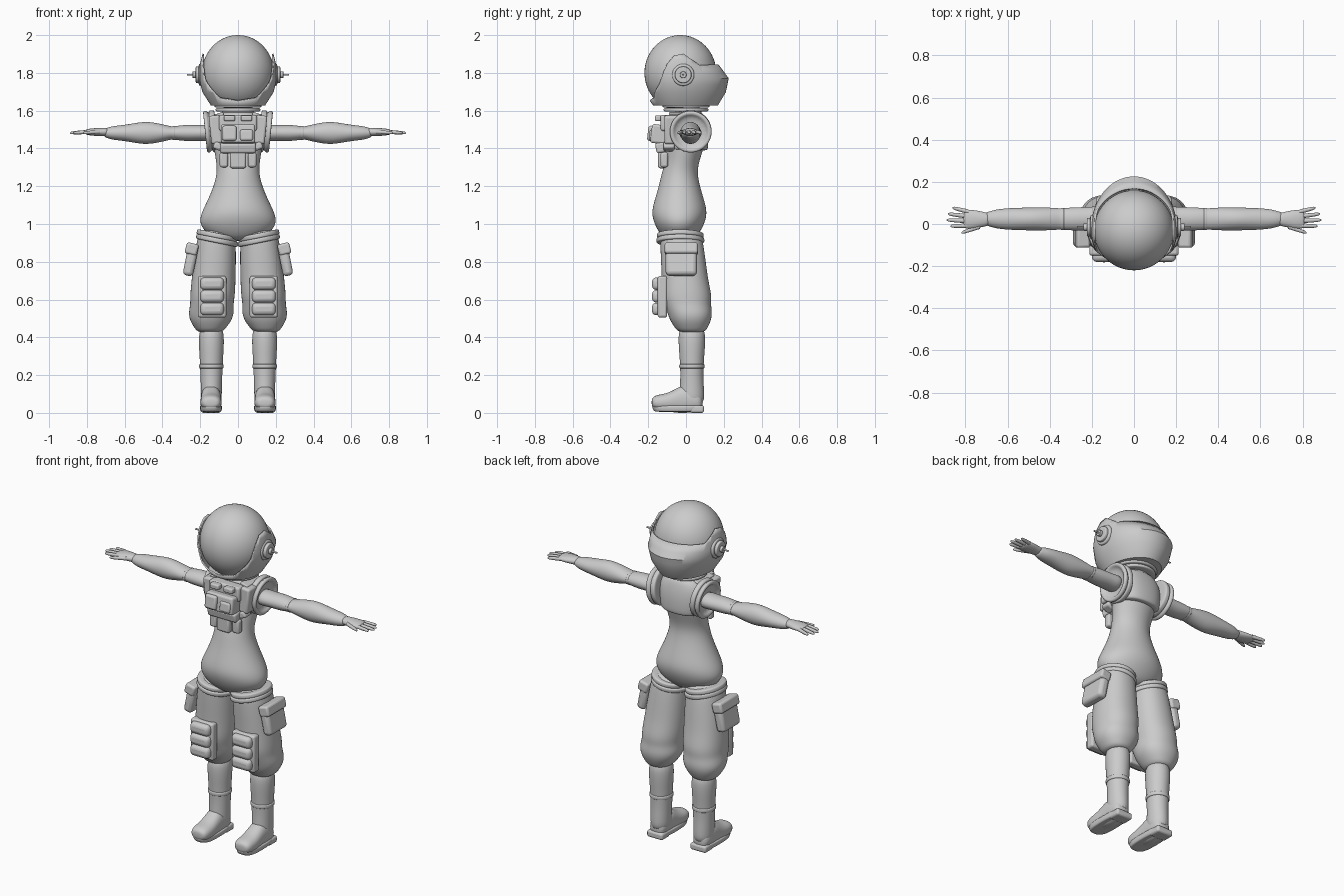
import bpy, bmesh
from math import sin, cos, pi, radians, degrees, copysign
from mathutils import Matrix, Vector

default = bpy.data.objects.get("Cube")
if default:
    bpy.data.objects.remove(default)

clay = bpy.data.materials.new("clay grey")
clay.use_nodes = True
grey = (.6, .6, .6, 1)
clay.diffuse_color = grey
clay.node_tree.nodes["Principled BSDF"].inputs["Base Color"].default_value = grey


def tilt_about(centre, tilt, axis):
    """Rotation about a point."""
    move = Matrix.Translation(centre)
    return move @ Matrix.Rotation(tilt, 4, axis) @ move.inverted()


def finish(name, bm, mirror=False, subdivide=False, bevel=0, matrix=None):
    """Turn a bmesh into a shaded, optionally mirrored object."""
    if matrix:
        bm.transform(matrix)
    bmesh.ops.recalc_face_normals(bm, faces=bm.faces)
    mesh = bpy.data.meshes.new(name)
    bm.to_mesh(mesh)
    bm.free()
    mesh.materials.append(clay)
    obj = bpy.data.objects.new(name, mesh)
    bpy.context.collection.objects.link(obj)
    if bevel:
        modifier = obj.modifiers.new("Bevel", "BEVEL")
        modifier.width, modifier.segments = bevel, 3
    if subdivide:
        modifier = obj.modifiers.new("Subdivision", "SUBSURF")
        modifier.levels = modifier.render_levels = 2
        mesh.shade_smooth()
    else:
        bpy.ops.object.select_all(action="DESELECT")
        obj.select_set(True)
        bpy.context.view_layer.objects.active = obj
        bpy.ops.object.shade_smooth_by_angle(angle=radians(40))
    if mirror:
        obj.modifiers.new("Mirror", "MIRROR").use_mirror_merge = False
    return obj


def bridge(bm, rings):
    """Join closed rings of vertices with quads."""
    for low, high in zip(rings, rings[1:]):
        for k in range(len(low)):
            bm.faces.new((low[k - 1], low[k], high[k], high[k - 1]))


def loft(name, axis, sections, centre=(0, 0), mirror=False, power=2, sides=20, matrix=None):
    """Skin ovals given as (position, radius, other radius, optional shift on the last axis)."""
    bm = bmesh.new()
    rings = []
    first, second = [i for i in range(3) if i != axis]
    for position, radius, other, *shift in sections:
        ring = []
        for k in range(sides):
            c, s = cos(2 * pi * k / sides), sin(2 * pi * k / sides)
            co = Vector()
            co[axis] = position
            co[first] = centre[0] + radius * copysign(abs(c) ** (2 / power), c)
            co[second] = centre[1] + sum(shift) + other * copysign(abs(s) ** (2 / power), s)
            ring.append(bm.verts.new(co))
        rings.append(ring)
    bridge(bm, rings)
    bm.faces.new(rings[0])
    bm.faces.new(rings[-1])
    return finish(name, bm, mirror, subdivide=True, matrix=matrix)


def band(name, axis, position, centre, radius, other, half, mirror=False, matrix=None):
    """Flat-edged collar around an oval."""
    profile = [(-half, .8), (-half, 1), (0, 1), (half, 1), (half, .8)]
    sections = [(position + step, radius * grow, other * grow) for step, grow in profile]
    return loft(name, axis, sections, centre, mirror, matrix=matrix)


def box(name, centre, size, mirror=False, tilt=0, axis="Y", bevel=.012):
    bm = bmesh.new()
    bmesh.ops.create_cube(bm, size=1)
    matrix = (Matrix.Translation(centre) @ Matrix.Rotation(tilt, 4, axis)
              @ Matrix.Diagonal((*size, 1)))
    return finish(name, bm, mirror, bevel=bevel, matrix=matrix)


def blend(keys, t):
    """Linear interpolation through (position, value) keys."""
    for (start, before), (end, after) in zip(keys, keys[1:]):
        if t <= end:
            return before + (after - before) * max(0, (t - start) / (end - start))
    return keys[-1][1]


# Helmet globe
head = Vector((0, -.03, 1.8))
bm = bmesh.new()
bmesh.ops.create_uvsphere(bm, u_segments=48, v_segments=32, radius=.2)
finish("helmet_globe", bm, matrix=Matrix.Translation(head) @ Matrix.Diagonal((.95, .95, 1, 1)))

# Helmet shell: open at the face, brim at the back
shell_base, brim_height, rear_top = 1.635, 1.77, 1.84
opening = [(0, 1.655), (35, 1.67), (58, 1.75), (68, rear_top), (80, 1.89),
           (95, 1.9), (120, rear_top), (180, rear_top)]
width = [(shell_base, .14), (1.69, .178), (brim_height, .198), (rear_top, .195), (1.9, .18)]
brim = [(shell_base, .055), (brim_height, .05), (rear_top, 0)]
levels = [shell_base, 1.7, 1.74, brim_height, 1.8, rear_top, 1.87, 1.91]
bm = bmesh.new()
rings = [[] for level in levels]
columns = 72
for k in range(columns):
    angle = pi * (2 * k / columns - 1)
    for ring, level in zip(rings, levels):
        z = min(level, blend(opening, abs(degrees(angle))))
        radius = blend(width, z)
        overhang = blend(brim, z) * max(0, -cos(angle))
        ring.append(bm.verts.new((radius * sin(angle), head.y - radius * cos(angle) + overhang, z)))
bridge(bm, rings)
bm.faces.new(rings[0])
bmesh.ops.remove_doubles(bm, verts=bm.verts, dist=.0005)
shell = finish("helmet_shell", bm)
solid = shell.modifiers.new("Solidify", "SOLIDIFY")
solid.thickness, solid.offset = .008, 1

# Neck rings and earpieces
band("neck_ring", 2, 1.63, (0, 0), .127, .127, .014)
band("lower_neck_ring", 2, 1.605, (0, 0), .12, .12, .01)
ear_centre = (-.015, 1.79)
for name, x, radius, half in (("ear_discs", .18, .06, .028), ("ear_caps", .21, .045, .014),
                              ("ear_knobs", .23, .018, .01), ("ear_antennas", .25, .005, .02)):
    band(name, 0, x, ear_centre, radius, radius, half, mirror=True)

# Body suit and vest
loft("torso", 2, [
    (.91, .07, .06), (.94, .16, .1), (1, .21, .135), (1.06, .197, .15),
    (1.12, .165, .135), (1.2, .13, .11), (1.27, .112, .095), (1.33, .116, .09, .015),
    (1.4, .13, .1, .03), (1.48, .14, .1, .045), (1.54, .135, .09, .055),
    (1.58, .085, .07, .05), (1.66, .07, .06, .035)], centre=(0, -.035))
loft("vest", 2, [(1.39, .11, .09), (1.39, .133, .106), (1.42, .14, .11), (1.49, .147, .108),
                 (1.55, .142, .095), (1.59, .1, .08), (1.59, .07, .06)], centre=(0, .01), power=2.4)

# Armhole rings
shoulder = (.025, 1.49)
lean = tilt_about((.15, *shoulder), .1, "Y")
band("armhole_bases", 0, .13, shoulder, .112, .112, .016, mirror=True, matrix=lean)
loft("armhole_rings", 0, [(x, radius, radius) for x, radius in (
    (.13, .1), (.15, .1), (.155, .113), (.175, .113), (.176, .09), (.15, .08))],
    centre=shoulder, mirror=True, matrix=lean)

# Arms, with an elbow seam
arm_line = (.024, 1.482)
loft("arms", 0, [
    (.13, .065, .05), (.2, .058, .04), (.27, .056, .045), (.33, .053, .037), (.35, .05, .034),
    (.38, .054, .042), (.47, .056, .062), (.53, .054, .056), (.6, .052, .043),
    (.66, .045, .037), (.69, .034, .029), (.71, .03, .02)], centre=arm_line, mirror=True)
band("elbow_seams", 0, .34, arm_line, .054, .038, .008, mirror=True)

# Hands
hand_line = (.022, 1.487)
loft("palms", 0, [(.68, .03, .024), (.72, .036, .022), (.76, .046, .021), (.8, .045, .016),
                  (.81, .035, .01)], centre=hand_line, mirror=True)


def digit(name, start, end):
    """Thin tapering rod from the palm to a fingertip."""
    start, end = Vector(start), Vector(end)
    bm = bmesh.new()
    rings = []
    for step, radius in ((0, .012), (.5, .011), (.9, .009), (1, .004)):
        middle = start.lerp(end, step)
        rings.append([bm.verts.new(middle + radius * Vector((0, cos(turn * pi / 4), sin(turn * pi / 4))))
                      for turn in range(8)])
    bridge(bm, rings)
    bm.faces.new(rings[-1])
    finish(name, bm, mirror=True, subdivide=True)


for i, (finger, reach) in enumerate((("little", .862), ("ring", .884), ("middle", .89), ("index", .872))):
    digit(finger + "_fingers", (.785, .058 - .022 * i, 1.488), (reach, .077 - .029 * i, 1.482))
digit("thumbs", (.73, -.012, 1.488), (.82, -.042, 1.482))

# Chest pack
box("chest_plate", (0, -.105, 1.535), (.2, .06, .085))
box("vest_straps", (.118, -.075, 1.5), (.06, .08, .15), mirror=True, tilt=.1)
box("shoulder_straps", (.1, -.02, 1.578), (.05, .14, .018), mirror=True, tilt=.3, bevel=.006)
box("pack_body", (0, -.14, 1.475), (.18, .09, .1), tilt=-.12, axis="X")
box("pack_unit", (-.045, -.185, 1.48), (.075, .035, .08), tilt=-.12, axis="X")
box("pack_pouch", (.045, -.18, 1.47), (.07, .03, .06), tilt=-.12, axis="X")
box("pack_tabs", (.045, -.145, 1.56), (.06, .04, .03), mirror=True, bevel=.008)
box("pack_base", (0, -.13, 1.405), (.19, .06, .055), tilt=.2, axis="X")
box("base_wings", (.1, -.09, 1.41), (.06, .06, .04), mirror=True, tilt=-.4)
box("centre_pouch", (0, -.128, 1.34), (.085, .04, .09))
box("side_pouches", (.075, -.115, 1.34), (.045, .04, .08), mirror=True)

# Trousers: straight lofts sheared outwards and back towards the knee
hip = Vector((.11, -.03, .98))
spread = Matrix.Identity(4)
spread[0][2], spread[1][2] = -.07, -.09
splay = Matrix.Translation(hip) @ spread @ Matrix.Translation(-hip)
loft("trousers", 2, [
    (.98, .095, .105), (.9, .105, .115), (.8, .113, .12), (.7, .118, .124), (.62, .12, .136),
    (.575, .115, .126), (.53, .122, .12, .01), (.49, .112, .11, .01),
    (.455, .088, .09, .01), (.435, .072, .077, .01), (.425, .05, .05, .01)],
    centre=hip.xy, mirror=True, power=2.2, matrix=splay)
for name, z, radius in (("thigh_cuffs", .94, .112), ("lower_thigh_cuffs", .915, .115)):
    band(name, 2, z, hip.xy, radius, radius + .014, .014, mirror=True,
         matrix=tilt_about((.12, -.03, z), -.2, "Y"))

# Cargo pockets and knee pads
box("cargo_pockets", (.25, -.025, .81), (.055, .165, .17), mirror=True, tilt=-.2, bevel=.02)
box("pocket_flaps", (.245, -.025, .868), (.065, .175, .06), mirror=True, tilt=-.25)
box("knee_backing", (.137, -.125, .615), (.15, .05, .22), mirror=True)
for i, name in enumerate(("lower", "middle", "upper")):
    box(name + "_knee_pads", (.137, -.15, .55 + .067 * i), (.125, .06, .066), mirror=True, bevel=.022)

# Boots
ankle = (.141, .031)
loft("boot_shafts", 2, [(.47, .062, .068), (.38, .069, .073), (.3, .063, .066), (.23, .06, .062),
                        (.17, .057, .062), (.1, .056, .067), (.04, .054, .065)],
     centre=ankle, mirror=True)
band("boot_straps", 2, .247, ankle, .066, .068, .012, mirror=True)
loft("boot_feet", 1, [
    (.09, .04, .04), (.05, .054, .06, .01), (-.01, .054, .078, .02), (-.05, .054, .065, .01),
    (-.1, .058, .048), (-.15, .056, .042), (-.175, .045, .03), (-.182, .025, .015)],
    centre=(.143, .055), mirror=True, power=2.3)
loft("boot_soles", 2, [(.006, .045, .11), (.006, .056, .127), (.03, .06, .138), (.04, .057, .135),
                       (.04, .04, .11)], centre=(.143, -.043), mirror=True, power=3)
box("boot_heels", (.143, .058, .02), (.105, .075, .04), mirror=True)
